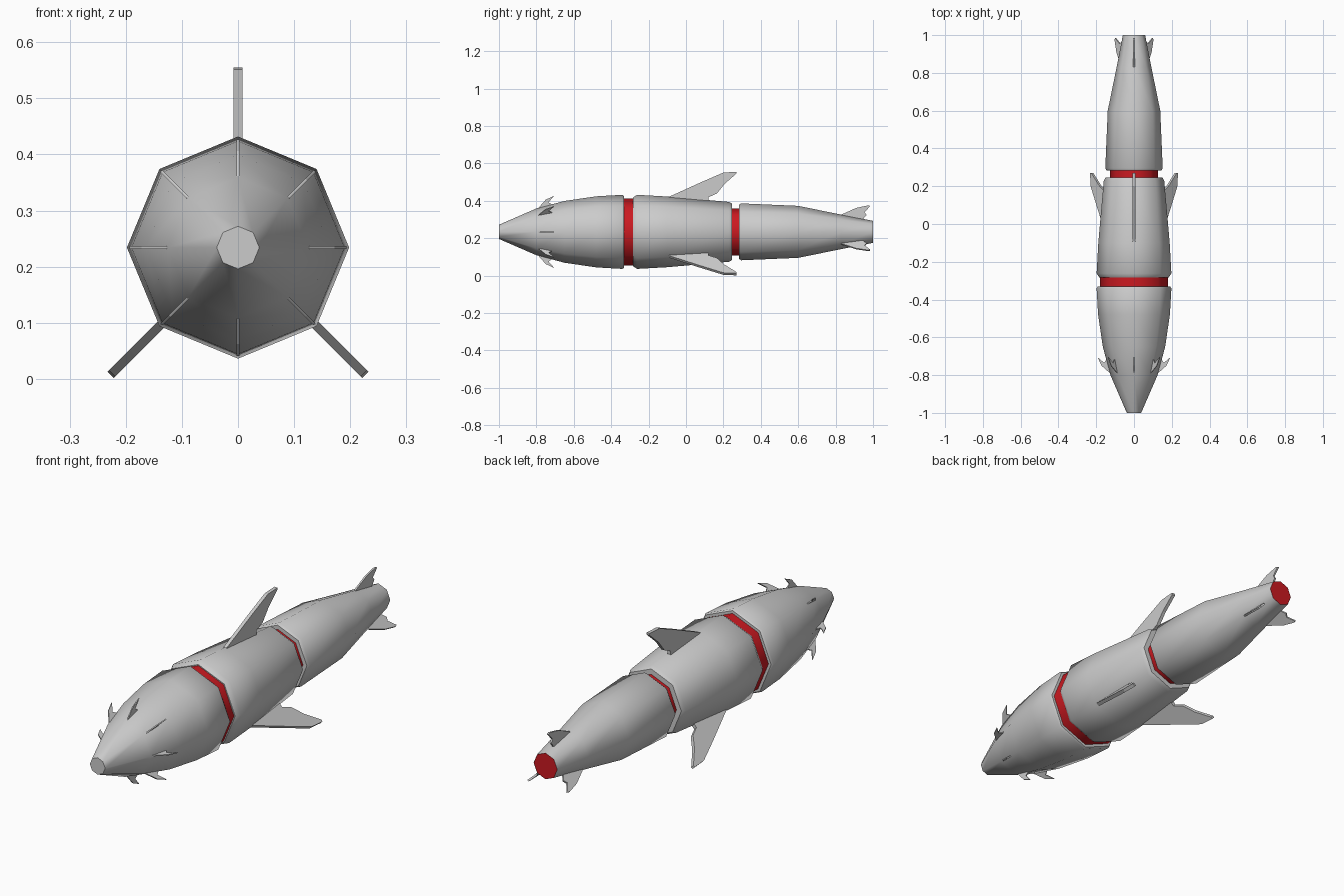
import bpy, bmesh, math
from mathutils import Vector

if "Cube" in bpy.data.objects:
    bpy.data.objects.remove(bpy.data.objects["Cube"])

CZ = 0.234   # height of the long axis
SIDES = 8

red = bpy.data.materials.new("red")
red.diffuse_color = (0.6, 0.01, 0.015, 1)
red.use_nodes = True
red.node_tree.nodes["Principled BSDF"].inputs["Base Color"].default_value = red.diffuse_color


def finish(name, bm, mat=None, smooth=None):
    bmesh.ops.recalc_face_normals(bm, faces=bm.faces)
    me = bpy.data.meshes.new(name)
    bm.to_mesh(me)
    bm.free()
    ob = bpy.data.objects.new(name, me)
    bpy.context.collection.objects.link(ob)
    if mat:
        me.materials.append(mat)
    if smooth:
        bpy.ops.object.select_all(action='DESELECT')
        ob.select_set(True)
        bpy.context.view_layer.objects.active = ob
        bpy.ops.object.shade_smooth_by_angle(angle=math.radians(smooth))
    return ob


def hull(name, profile, mat=None, cap_front=True, cap_back=True):
    """Eight-sided body along y from (y, radius) pairs."""
    bm = bmesh.new()
    rings = []
    for y, r in profile:
        angles = [math.pi / 2 + k * math.tau / SIDES for k in range(SIDES)]
        rings.append([bm.verts.new((r * math.cos(a), y, CZ + r * math.sin(a))) for a in angles])
    for a, b in zip(rings, rings[1:]):
        for k in range(SIDES):
            n = (k + 1) % SIDES
            bm.faces.new((a[k], a[n], b[n], b[k]))
    if cap_front:
        bm.faces.new(rings[0])
    if cap_back:
        bm.faces.new(rings[-1])
    return finish(name, bm, mat, smooth=50)


def fins(name, outline, thickness, degrees):
    """Flat plates from a (y, radius) outline, one per angle around the axis."""
    for i, deg in enumerate(degrees):
        a = math.radians(deg)
        out = Vector((math.cos(a), 0, math.sin(a)))
        side = Vector((-math.sin(a), 0, math.cos(a))) * thickness / 2
        bm = bmesh.new()
        pts = [Vector((0, y, CZ)) + out * r for y, r in outline]
        left = [bm.verts.new(p + side) for p in pts]
        right = [bm.verts.new(p - side) for p in pts]
        bm.faces.new(left)
        bm.faces.new(right[::-1])
        for k in range(len(pts)):
            n = (k + 1) % len(pts)
            bm.faces.new((left[k], right[k], right[n], left[n]))
        finish(f"{name}_{i + 1}", bm)


# Hull sections
hull("nose_section", [(-1.0, 0.038), (-0.8, 0.125), (-0.65, 0.165), (-0.48, 0.19),
                      (-0.34, 0.198), (-0.332, 0.192), (-0.332, 0.17)])
hull("middle_section", [(-0.283, 0.17), (-0.283, 0.184), (-0.262, 0.198), (-0.1, 0.189),
                        (0.23, 0.16), (0.247, 0.15), (0.247, 0.12)])
hull("tail_section", [(0.283, 0.12), (0.283, 0.145), (0.295, 0.152), (0.6, 0.139),
                      (0.83, 0.092), (1.0, 0.059)], cap_back=False)

# Red bands between the sections and red tail plate
hull("front_band", [(-0.35, 0.179), (-0.265, 0.179)], red)
hull("rear_band", [(0.23, 0.126), (0.30, 0.126)], red)
hull("tail_plate", [(0.985, 0.0585), (1.0, 0.0585)], red)

# Fins
TRIO = (90, 225, 315)
fins("main_fin", [(-0.10, 0.17), (-0.09, 0.188), (0.08, 0.265), (0.20, 0.317), (0.27, 0.321),
                  (0.27, 0.312), (0.205, 0.255), (0.165, 0.205), (0.12, 0.185), (0.12, 0.15)],
     0.016, TRIO)
fins("tail_fin", [(0.83, 0.08), (0.83, 0.092), (0.91, 0.128), (0.975, 0.142), (0.985, 0.138),
                  (0.955, 0.105), (0.965, 0.09), (0.94, 0.06)], 0.008, TRIO)
fins("nose_fin", [(-0.79, 0.115), (-0.79, 0.127), (-0.75, 0.172), (-0.705, 0.193),
                  (-0.735, 0.158), (-0.715, 0.145), (-0.72, 0.13)], 0.005,
     [k * 45 for k in range(8)])
